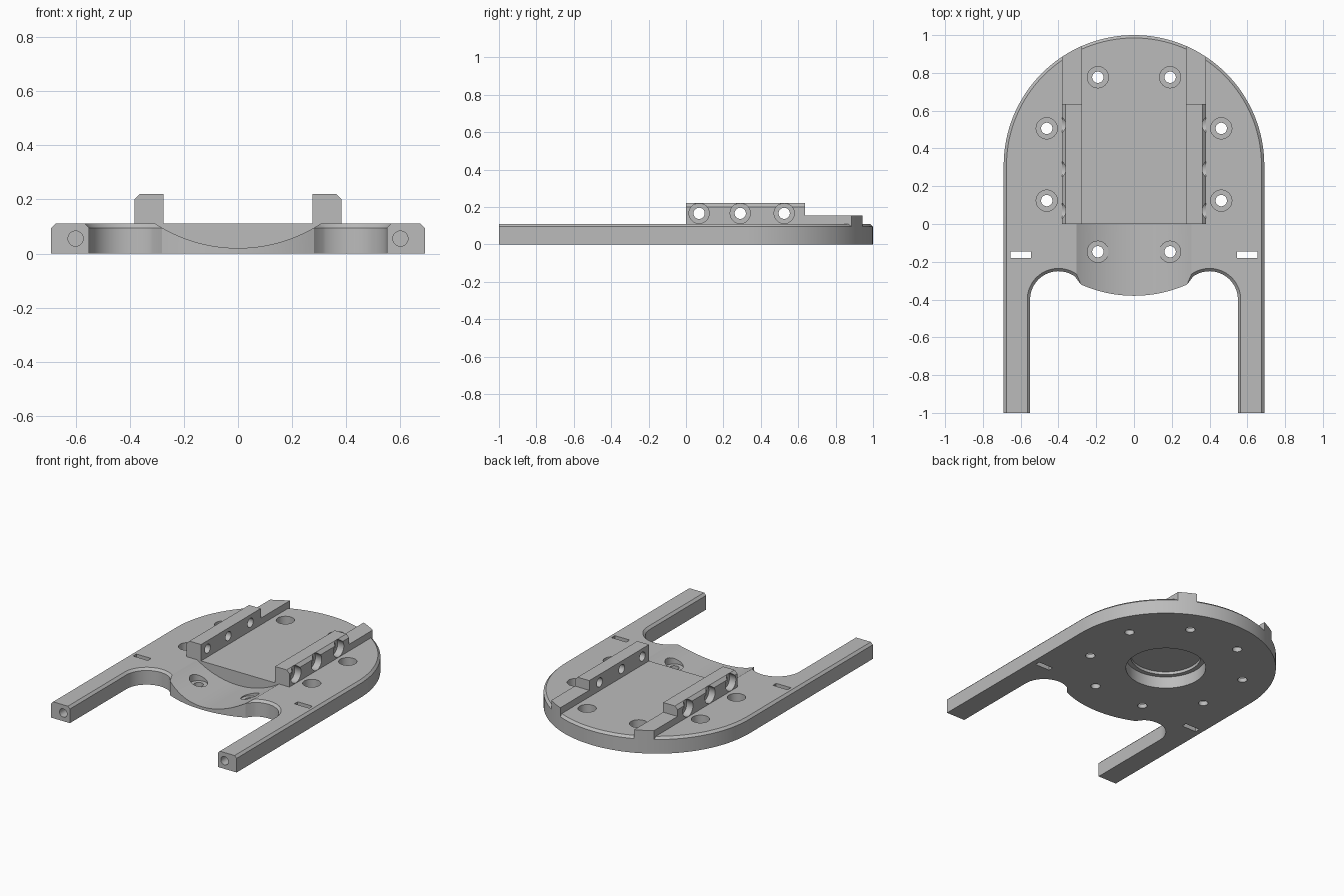
import bpy, bmesh, math
from mathutils import Matrix, Vector

cube = bpy.data.objects.get("Cube")
if cube:
    bpy.data.objects.remove(cube)

grey = bpy.data.materials.new("plain_grey")
grey.use_nodes = True
grey.diffuse_color = (0.5, 0.5, 0.5, 1)
grey.node_tree.nodes["Principled BSDF"].inputs["Base Color"].default_value = (0.5, 0.5, 0.5, 1)

R, CY, T = 0.69, 0.31, 0.11      # plate radius, its centre in y, plate thickness
CHAMFER = 0.015


def arc(cx, cy, r, a0, a1, n):
    """Points along an arc, angles in degrees."""
    angles = [math.radians(a0 + (a1 - a0) * i / n) for i in range(n + 1)]
    return [(cx + r * math.cos(a), cy + r * math.sin(a)) for a in angles]


def make(name, bm):
    bmesh.ops.recalc_face_normals(bm, faces=bm.faces)
    mesh = bpy.data.meshes.new(name)
    bm.to_mesh(mesh)
    bm.free()
    obj = bpy.data.objects.new(name, mesh)
    mesh.materials.append(grey)
    bpy.context.collection.objects.link(obj)
    return obj


def prism(points, vector):
    """Extrude a closed polygon of 3D points along a vector."""
    bm = bmesh.new()
    face = bm.faces.new([bm.verts.new(p) for p in points])
    ext = bmesh.ops.extrude_face_region(bm, geom=[face])
    moved = [v for v in ext["geom"] if isinstance(v, bmesh.types.BMVert)]
    bmesh.ops.translate(bm, verts=moved, vec=vector)
    return bm


def stepped_cutter(start, axis, steps, segments=40):
    """Solid of stacked cylinders; steps are (radius, from, to) along the axis."""
    profile = [(0, steps[0][1])]
    for r, a, b in steps:
        profile += [(r, a), (r, b)]
    profile.append((0, steps[-1][2]))
    bm = bmesh.new()
    verts = [bm.verts.new((r, 0, h)) for r, h in profile]
    edges = [bm.edges.new(pair) for pair in zip(verts, verts[1:])]
    bmesh.ops.spin(bm, geom=verts + edges, cent=(0, 0, 0), axis=(0, 0, 1),
                   angle=math.tau, steps=segments)
    bmesh.ops.remove_doubles(bm, verts=bm.verts, dist=1e-5)
    turn = Vector((0, 0, 1)).rotation_difference(Vector(axis)).to_matrix().to_4x4()
    bm.transform(Matrix.Translation(start) @ turn)
    return make("cutter", bm)


def box_cutter(center, size):
    bm = bmesh.new()
    bmesh.ops.create_cube(bm, size=1)
    bm.transform(Matrix.Translation(center) @ Matrix.Diagonal((*size, 1)))
    return make("cutter", bm)


def apply_modifier(obj, mod):
    bpy.context.view_layer.objects.active = obj
    bpy.ops.object.modifier_apply(modifier=mod.name)


def boolean(obj, cutter, operation="DIFFERENCE"):
    mod = obj.modifiers.new("cut", "BOOLEAN")
    mod.operation, mod.solver, mod.object = operation, "EXACT", cutter
    apply_modifier(obj, mod)
    bpy.data.objects.remove(cutter)


# Base plate: round back, two forward arms, bulged middle, chamfered top rim
outline = [(0.55, -1), (R, -1)] + arc(0, CY, R, 0, 180, 64) + [(-R, -1), (-0.55, -1)]
outline += arc(-0.40, -0.40, 0.15, 180, 55, 24)
outline += arc(0, CY, R, 246, 294, 24)
outline += arc(0.40, -0.40, 0.15, 125, 0, 24)
bm = prism([(x, y, 0) for x, y in outline], (0, 0, T))
rim = [e for e in bm.edges if all(v.co.z > T / 2 for v in e.verts)
       and not all(v.co.y < -0.99 for v in e.verts)]
bmesh.ops.bevel(bm, geom=rim, offset=CHAMFER, segments=1, affect="EDGES")
plate = make("base_plate", bm)

# Shallow trough across the front of the plate
boolean(plate, stepped_cutter((0, 0, 0.582), (0, -1, 0), [(0.562, 0, 0.8)], 160))

# Stepped round recess underneath
boolean(plate, stepped_cutter((0, CY, 0), (0, 0, 1),
                              [(0.25, -0.1, 0.08), (0.22, 0.08, 0.1)], 72))

# Ring of eight counterbored screw holes
for i in range(8):
    a = math.radians(22.5 + 45 * i)
    spot = (0.5 * math.cos(a), CY + 0.005 + 0.5 * math.sin(a), 0)
    boolean(plate, stepped_cutter(spot, (0, 0, 1), [(0.03, -0.1, 0.03), (0.056, 0.03, 0.3)]))

# Nut slots and bores in the arms
for side in (-1, 1):
    boolean(plate, stepped_cutter((side * 0.6, -1.1, 0.055), (0, 1, 0), [(0.028, 0, 0.94)], 32))
    boolean(plate, box_cutter((side * 0.6, -0.162, 0.05), (0.11, 0.035, 0.4)))

# Clamp rail: tall front part and low back part, trimmed to the round plate edge
LOW, TOP, INNER, OUTER = 0.155, 0.22, 0.275, 0.382
side_profile = [(0, 0.095), (1.1, 0.095), (1.1, LOW), (0.635, LOW), (0.635, TOP), (0, TOP)]
bm = prism([(INNER, y, z) for y, z in side_profile], (OUTER - INNER, 0, 0))
edge = [e for e in bm.edges if all(v.co.z > TOP - 0.01 and v.co.x > OUTER - 0.01 for v in e.verts)]
bmesh.ops.bevel(bm, geom=edge, offset=0.02, segments=1, affect="EDGES")
rails = make("clamp_rails", bm)
boolean(rails, stepped_cutter((0, CY, 0), (0, 0, 1), [(R, -0.2, 0.5)], 128), "INTERSECT")

# Cross holes with wide outer counterbores
for y in (0.07, 0.29, 0.525):
    boolean(rails, stepped_cutter((0, y, 0.166), (1, 0, 0), [(0.03, 0.2, 0.335), (0.054, 0.335, 0.5)]))

# Matching rail on the other side
mirror = rails.modifiers.new("mirror", "MIRROR")
mirror.use_clip = False
apply_modifier(rails, mirror)

# Smooth the round walls, keep the edges crisp
for obj in (plate, rails):
    bpy.ops.object.select_all(action="DESELECT")
    obj.select_set(True)
    bpy.context.view_layer.objects.active = obj
    bpy.ops.object.shade_smooth_by_angle(angle=math.radians(25))
